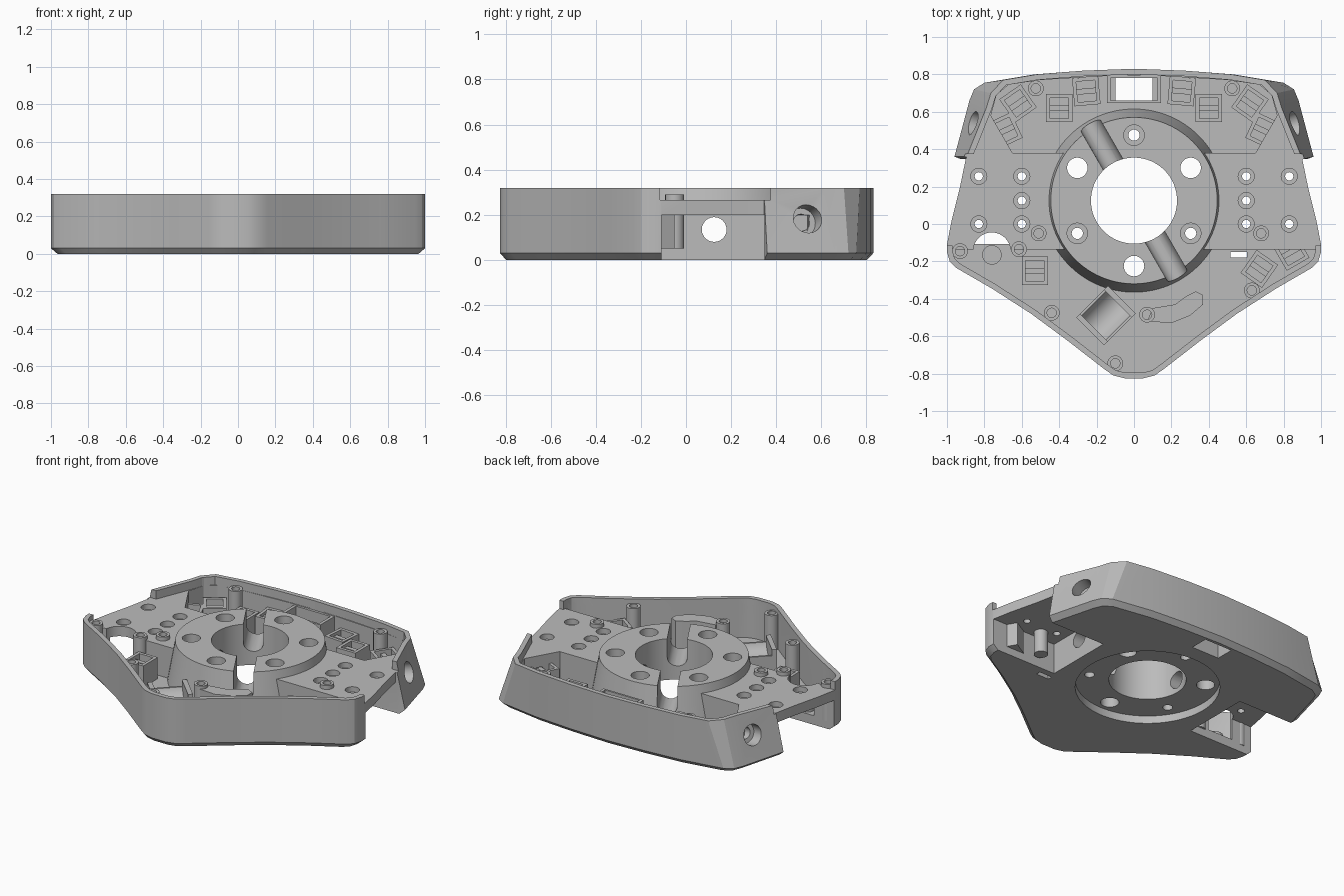
import bpy, bmesh, math
from mathutils import Vector, Matrix

cube = bpy.data.objects.get("Cube")
if cube:
    bpy.data.objects.remove(cube, do_unlink=True)

grey = bpy.data.materials.new("plain grey")
grey.use_nodes = True
grey.diffuse_color = (0.5, 0.5, 0.5, 1)
grey.node_tree.nodes["Principled BSDF"].inputs["Base Color"].default_value = (0.5, 0.5, 0.5, 1)


def make(name, bm):
    bmesh.ops.recalc_face_normals(bm, faces=bm.faces)
    mesh = bpy.data.meshes.new(name)
    bm.to_mesh(mesh)
    bm.free()
    mesh.materials.append(grey)
    ob = bpy.data.objects.new(name, mesh)
    bpy.context.collection.objects.link(ob)
    return ob


def loft(name, rings):
    bm = bmesh.new()
    rows = [[bm.verts.new(p) for p in ring] for ring in rings]
    n = len(rows[0])
    for a, b in zip(rows, rows[1:]):
        for i in range(n):
            j = (i + 1) % n
            bm.faces.new((a[i], a[j], b[j], b[i]))
    bm.faces.new(rows[0])
    bm.faces.new(rows[-1])
    return make(name, bm)


def prism(name, pts, z0, z1):
    return loft(name, [[(x, y, z) for x, y in pts] for z in (z0, z1)])


def box(name, x, y, w, d, z0, z1, turn=0):
    bm = bmesh.new()
    m = (Matrix.Translation((x, y, (z0 + z1) / 2)) @ Matrix.Rotation(math.radians(turn), 4, 'Z')
         @ Matrix.Diagonal((w, d, z1 - z0, 1)))
    bmesh.ops.create_cube(bm, size=1, matrix=m)
    return make(name, bm)


def rod(name, p0, p1, r0, r1=None, seg=24):
    a, b = Vector(p0), Vector(p1)
    bm = bmesh.new()
    m = Matrix.Translation((a + b) / 2) @ (b - a).to_track_quat('Z', 'Y').to_matrix().to_4x4()
    bmesh.ops.create_cone(bm, cap_ends=True, segments=seg, radius1=r0, radius2=r1 or r0,
                          depth=(b - a).length, matrix=m)
    return make(name, bm)


def post(name, x, y, r, z0, z1, seg=24):
    return rod(name, (x, y, z0), (x, y, z1), r, seg=seg)


def combine(ob, tool, op='DIFFERENCE'):
    mod = ob.modifiers.new("cut", 'BOOLEAN')
    mod.operation, mod.solver, mod.object = op, 'EXACT', tool
    tool.hide_render = True
    bpy.context.view_layer.objects.active = ob
    bpy.ops.object.modifier_apply(modifier=mod.name)
    bpy.data.objects.remove(tool, do_unlink=True)


def mirrored(half):
    return half + [(-x, y) for x, y in reversed(half) if x > 0]


def inset(pts, d):
    out = []
    for i, p in enumerate(pts):
        p, a, b = Vector(p), Vector(pts[i - 1]), Vector(pts[(i + 1) % len(pts)])
        t1, t2 = (p - a).normalized(), (b - p).normalized()
        n1, n2 = Vector((-t1.y, t1.x)), Vector((-t2.y, t2.x))
        m = (n1 + n2).normalized()
        out.append(tuple(p + m * d / max(m.dot(n1), 0.5)))
    return out


# Outer shell: upright front, flared rear corners, chamfered base
front = [(.05, -.825), (.11, -.81), (.16, -.775), (.36, -.62), (.55, -.48), (.76, -.345),
         (.95, -.235), (.985, -.2), (1, -.15), (1, -.11), (.975, .02), (.93, .2), (.9, .345)]
rear = [(.27, .82), (0, .83)]
top = mirrored(front + [(.895, .36), (.79, .62), (.765, .7), (.7, .77), (.52, .8)] + rear)
low = mirrored(front + [(.96, .36), (.88, .66), (.855, .72), (.8, .755), (.53, .8)] + rear)
body = loft("main_body", [[(x * .965, y * .965, 0) for x, y in low],
                          [(x, y, .03) for x, y in low], [(x, y, .32) for x, y in top]])

# Upper tray, open sides, and the two deep compartments
DECK, FLOOR, HUB_Y = .265, .06, .125
inner = inset(top, .03)
combine(body, prism("tray", inner, DECK, .4))
combine(body, box("side_opening", 0, .13, 2.4, .49, DECK, .4))
bay = [p for p in inner if p[1] < -.14]
split = next(i for i, p in enumerate(bay) if p[0] < 0)
edge = bay[split - 1][0]
bay = bay[:split] + [(edge, -.135), (-edge, -.135)] + bay[split:]
combine(body, prism("front_bay", bay, FLOOR, .4))
combine(body, prism("rear_bay", mirrored([(.65, .38), (.765, .58), (.735, .69), (.67, .745),
                                          (.5, .77), (0, .8)]), FLOOR, .4))
for s in (-1, 1):
    combine(body, box("side_notch", s * .93, .12, .8, .455, -.1, .2))

# Central hub with bore, underside recess, diagonal cable grooves and cross hole
combine(body, rod("hub", (0, HUB_Y, .03), (0, HUB_Y, .32), .495, .445, 96), 'UNION')
combine(body, post("hub_recess", 0, HUB_Y, .43, -.1, .05, 96))
combine(body, post("bore", 0, HUB_Y, .23, -.1, .5, 64))
for turn in (120, 300):
    c, s = math.cos(math.radians(turn)), math.sin(math.radians(turn))
    a, b = (c * .15, HUB_Y + s * .15, .2), (c * .52, HUB_Y + s * .52, .2)
    combine(body, rod("groove", a, b, .06))
    combine(body, box("groove_slot", c * .335, HUB_Y + s * .335, .37, .12, .2, .4, turn))
combine(body, rod("cross_hole", (-.7, HUB_Y, .135), (.7, HUB_Y, .135), .055))
for i in range(6):
    a = math.radians(30 + 60 * i)
    x, y = .35 * math.cos(a), HUB_Y + .35 * math.sin(a)
    wide = i in (0, 2, 4)
    combine(body, post("hub_hole", x, y, .055 if wide else .03, -.1, .5))
    if not wide:
        combine(body, post("hub_counterbore", x, y, .055, .2, .5))

# Deck screw holes and slanted side sockets
for s in (-1, 1):
    for x, y in ((.6, .255), (.6, .125), (.6, 0), (.83, .255), (.83, 0)):
        combine(body, post("screw_hole", s * x, y, .022, .1, .4))
        combine(body, post("screw_head", s * x, y, .043, .23, .4))
    face, out = Vector((s * .85, .535, .18)), Vector((s * .92, .33, .2))
    combine(body, rod("side_socket", face + out * .1, face - out * .07, .065))
    combine(body, rod("side_socket_core", face, face - out * .15, .038))

# Openings in the floor and deck
combine(body, box("rear_window", 0, .72, .2, .12, -.1, .3))
combine(body, post("deck_scallop", -.76, -.145, .1, FLOOR, .4, 32))
combine(body, box("floor_slot", .56, -.165, .09, .03, -.1, .2))

# Frame round the rear window
frame = box("window_frame", 0, .722, .29, .15, .05, .26)
combine(frame, box("frame_hole", 0, .72, .2, .12, -.1, .4))
combine(frame, box("frame_lip", 0, .72, .25, .12, .15, .4))
parts = [body, frame]

# Screw bosses
for x, y in ((-.525, .725), (.525, .725), (-.93, -.145), (-.615, -.135), (-.51, -.05), (.68, -.05),
             (-.44, -.475), (-.1, -.745), (.07, -.485), (.63, -.355)):
    boss = post("screw_boss", x, y, .042, .05, .29)
    combine(boss, post("boss_hole", x, y, .025, .18, .4))
    parts.append(boss)

# Connector sockets: open boxes with a central step
rear_sockets = [(s * x, y, s * t) for s in (-1, 1)
                for x, y, t in ((.4, .62, 0), (.255, .71, -5), (.62, .645, -35), (.69, .5, -25))]
for x, y, t in rear_sockets + [(-.53, -.25, 0), (.67, -.24, -35), (.84, -.15, 30)]:
    socket = box("connector_socket", x, y, .14, .15, .05, .2, t)
    combine(socket, box("socket_pocket", x, y, .1, .11, .12, .4, t))
    parts += [socket, box("socket_step", x, y, .12, .03, .1, .18, t)]

# Cradle with a curved seat between two end plates
cradle = box("cradle", -.15, -.49, .22, .21, .05, .16, 45)
d = Vector((1, 1, 0)).normalized()
mid = Vector((-.15, -.49, .2))
combine(cradle, rod("cradle_seat", mid - d * .2, mid + d * .2, .1, seg=40))
parts.append(cradle)
for s in (-1, 1):
    p = mid + d * s * .105
    parts.append(box("cradle_end", p.x, p.y, .03, .21, .05, .2, 45))

# Curved support rib and round pad on the front floor
parts.append(prism("curved_rib", [(.07, -.52), (.2, -.53), (.3, -.49), (.37, -.43), (.37, -.38),
                                  (.33, -.36), (.28, -.385), (.22, -.43), (.1, -.45)], .05, .27))
parts.append(post("round_pad", -.76, -.165, .052, .05, .08))

for ob in parts:
    bpy.ops.object.select_all(action='DESELECT')
    ob.select_set(True)
    bpy.context.view_layer.objects.active = ob
    bpy.ops.object.shade_smooth_by_angle(angle=math.radians(25))
